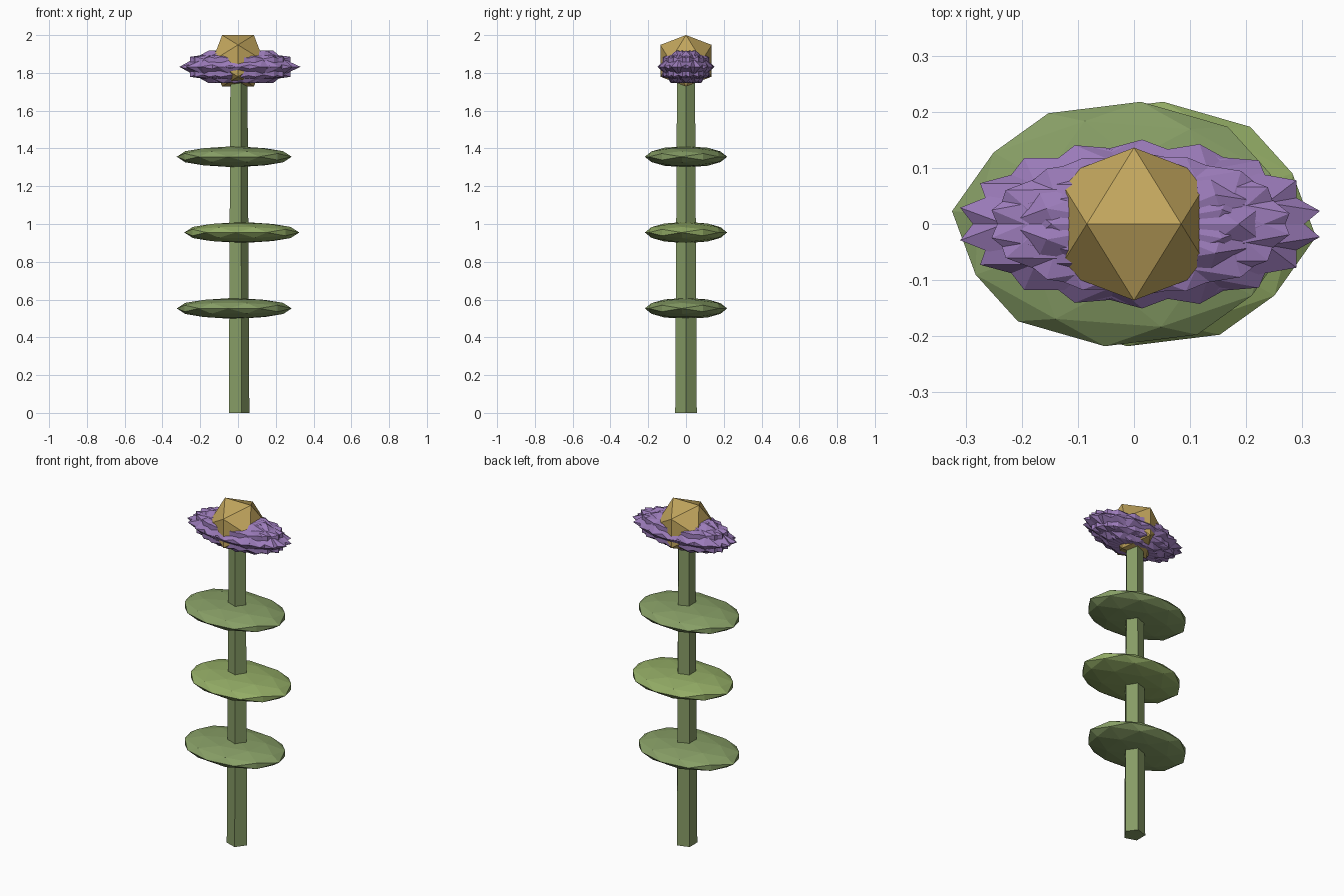
import bpy, bmesh, math
from mathutils import Vector, Matrix

if "Cube" in bpy.data.objects:
    bpy.data.objects.remove(bpy.data.objects["Cube"])

PHI = (1 + 5 ** 0.5) / 2


def material(name, rgb):
    m = bpy.data.materials.new(name)
    m.diffuse_color = (*rgb, 1)
    m.use_nodes = True
    m.node_tree.nodes["Principled BSDF"].inputs["Base Color"].default_value = m.diffuse_color
    return m


GREEN = material("stem_green", (0.24, 0.33, 0.13))
LEAF = material("leaf_green", (0.24, 0.34, 0.13))
LIGHT_LEAF = material("light_leaf_green", (0.29, 0.41, 0.13))
PURPLE = material("petal_purple", (0.33, 0.20, 0.49))
GOLD = material("heart_gold", (0.54, 0.38, 0.11))


def faceted_ball(name, center, radii, turn, mat, divide=False):
    """Icosahedron with an edge on top along x, turned about z, then stretched."""
    pts = []
    for a in (-1, 1):
        for b in (-PHI, PHI):
            pts += [Vector((a, 0, b)), Vector((0, b, a)), Vector((b, a, 0))]
    if divide:
        pts += [(p + q) / 2 for i, p in enumerate(pts) for q in pts[:i]
                if (p - q).length < 2.1]
    rot = Matrix.Rotation(math.radians(turn), 3, 'Z')
    bm = bmesh.new()
    for p in pts:
        bm.verts.new(rot @ p.normalized())
    bmesh.ops.convex_hull(bm, input=bm.verts[:])
    bmesh.ops.scale(bm, vec=radii, verts=bm.verts[:])
    bmesh.ops.recalc_face_normals(bm, faces=bm.faces[:])
    me = bpy.data.meshes.new(name)
    bm.to_mesh(me)
    bm.free()
    me.materials.append(mat)
    ob = bpy.data.objects.new(name, me)
    ob.location = center
    bpy.context.collection.objects.link(ob)
    return ob


# Five-sided tapering stem with one corner facing +x
bpy.ops.mesh.primitive_cone_add(vertices=5, radius1=0.06, radius2=0.05, depth=1.8,
                                location=(0, 0, 0.9), rotation=(0, 0, -math.pi / 2))
stem = bpy.context.object
stem.name = "stem"
stem.data.materials.append(GREEN)

# Three flat leaves, alternately shifted left and right
for i, (x, z) in enumerate([(-0.02, 0.553), (0.02, 0.955), (-0.02, 1.356)]):
    faceted_ball(f"leaf_{i + 1}", (x, 0, z), (0.306, 0.219, 0.056), 84,
                 LIGHT_LEAF if i == 1 else LEAF, divide=True)

# Nine overlapping petals turned step by step
for i in range(9):
    a = math.radians(40 * i)
    center = (0.01 + 0.01 * math.cos(a), 0.003 * math.sin(a), 1.832)
    faceted_ball(f"petal_{i + 1}", center, (0.317, 0.148, 0.101), 40 * i, PURPLE)

# Golden flower heart
faceted_ball("flower_heart", (0, 0, 1.864), (0.16, 0.16, 0.16), 0, GOLD)
